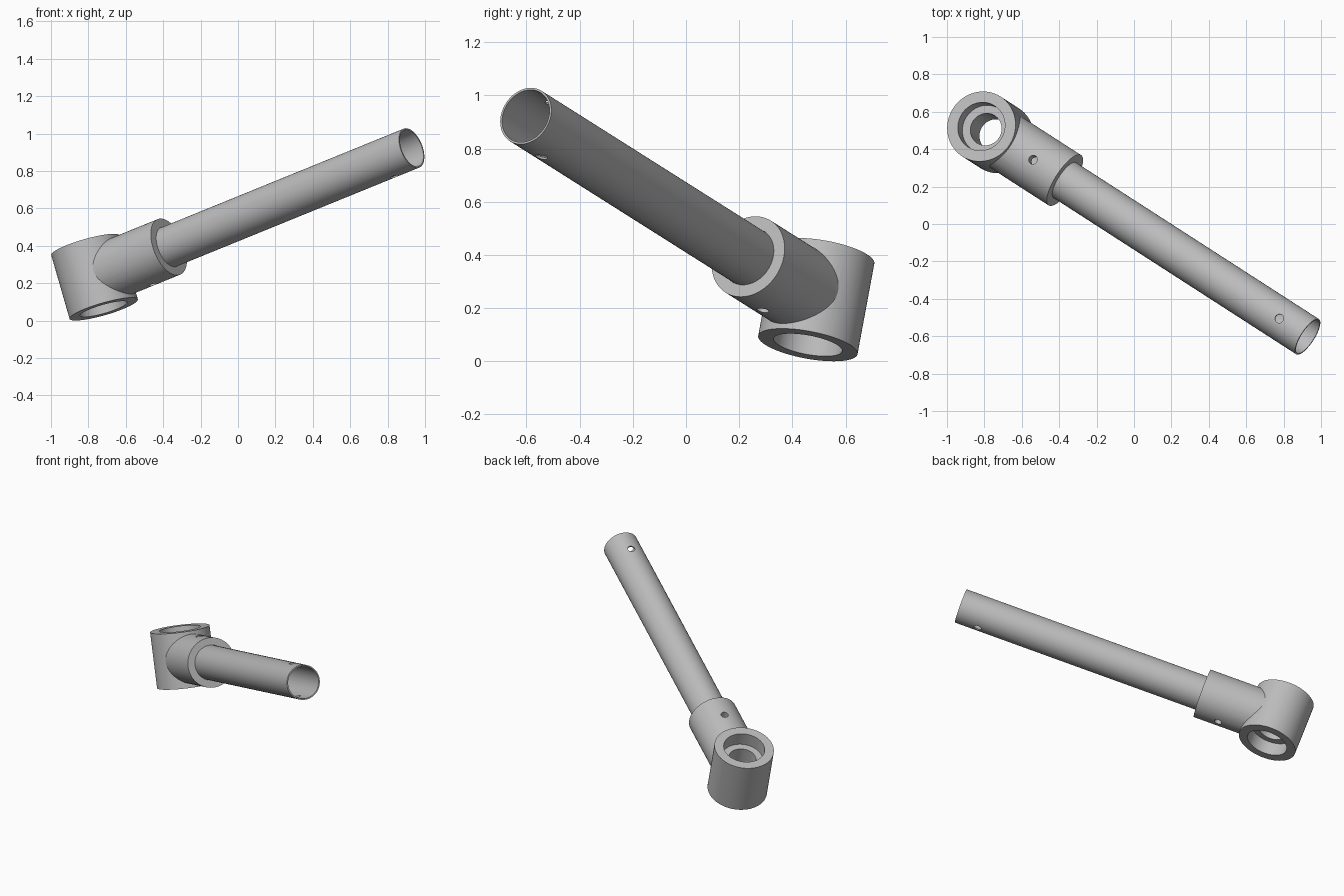
import bpy
from math import radians, pi
from mathutils import Matrix

cube = bpy.data.objects.get("Cube")
if cube:
    bpy.data.objects.remove(cube, do_unlink=True)

# One grey finish for everything
grey = bpy.data.materials.new("grey metal")
grey.use_nodes = True
colour = (0.5, 0.5, 0.5, 1)
grey.diffuse_color = colour
grey.node_tree.nodes["Principled BSDF"].inputs["Base Color"].default_value = colour

# Local frame: x runs along the arm, z along the head bore, origin at head centre
FRAME = (Matrix.Translation((-0.767, 0.49, 0.232))
         @ Matrix.Rotation(radians(-32.8), 4, "Z")
         @ Matrix.Rotation(radians(-18.9), 4, "Y"))

HEAD_R, HEAD_HALF = 0.19, 0.18
COLLAR_R, COLLAR_END = 0.16, 0.5
TUBE_R, TUBE_INNER = 0.112, 0.104
TUBE_START, TUBE_END = 0.19, 2.132
PIN_R, PIN_SPOTS = 0.024, (0.34, 1.98)


def rod(name, radius, start, end, axis="z", offset=0.0, sides=64):
    """Solid cylinder between two stations of a local axis."""
    mid = (start + end) / 2
    if axis == "x":
        local = Matrix.Translation((mid, 0, 0)) @ Matrix.Rotation(pi / 2, 4, "Y")
    else:
        local = Matrix.Translation((offset, 0, mid))
    bpy.ops.mesh.primitive_cylinder_add(vertices=sides, radius=radius, depth=end - start)
    ob = bpy.context.object
    ob.name = name
    ob.matrix_world = FRAME @ local
    ob.data.materials.append(grey)
    return ob


def combine(target, tool, operation="DIFFERENCE"):
    """Apply a boolean and discard the helper."""
    tool.hide_render = True
    mod = target.modifiers.new("cut", "BOOLEAN")
    mod.operation, mod.solver, mod.object = operation, "EXACT", tool
    bpy.context.view_layer.objects.active = target
    bpy.ops.object.modifier_apply(modifier=mod.name)
    bpy.data.objects.remove(tool, do_unlink=True)


def finish(ob):
    bpy.ops.object.select_all(action="DESELECT")
    ob.select_set(True)
    bpy.context.view_layer.objects.active = ob
    bpy.ops.object.shade_smooth_by_angle(angle=radians(30))


# Joint: bearing head merged with the collar that holds the arm
joint = rod("bearing_head_and_collar", HEAD_R, -HEAD_HALF, HEAD_HALF)
combine(joint, rod("collar", COLLAR_R, 0, COLLAR_END, "x"), "UNION")

# Stepped bore: a seat at each end and a narrower hole between
combine(joint, rod("bore", 0.087, -0.3, 0.3))
for start, end in ((0.09, 0.3), (-0.3, -0.09)):
    combine(joint, rod("bearing_seat", 0.131, start, end))

# Blind socket for the arm
combine(joint, rod("socket", TUBE_R + 0.0005, TUBE_START, 0.7, "x"))
combine(joint, rod("pin_hole", PIN_R, -0.4, 0.4, offset=PIN_SPOTS[0], sides=24))
finish(joint)

# Hollow arm, drilled through near both ends
arm = rod("arm_tube", TUBE_R, TUBE_START, TUBE_END, "x")
combine(arm, rod("tube_inside", TUBE_INNER, 0, 2.5, "x"))
for spot in PIN_SPOTS:
    combine(arm, rod("pin_hole", PIN_R, -0.4, 0.4, offset=spot, sides=24))
finish(arm)
